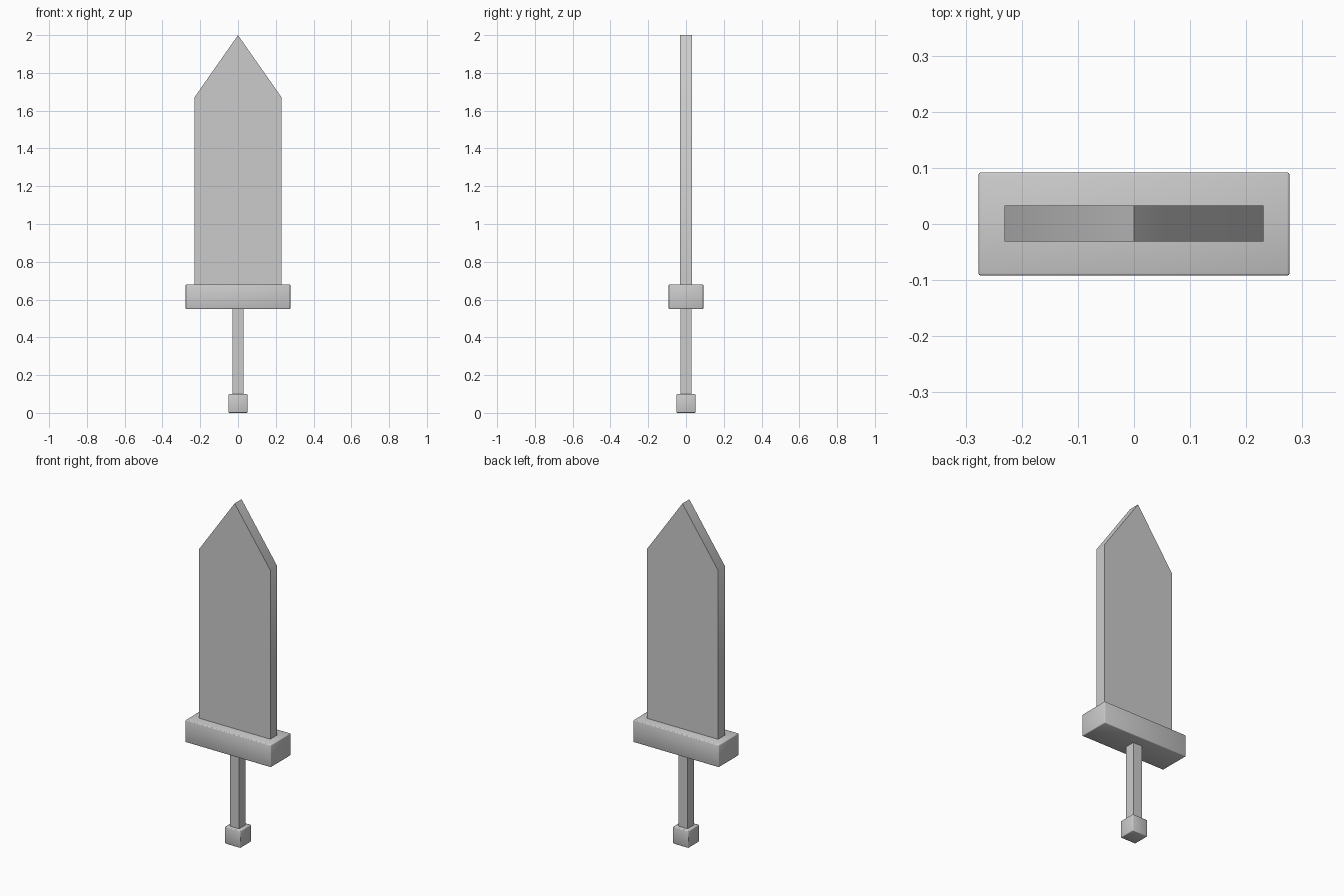
import bpy, bmesh, math

if "Cube" in bpy.data.objects:
    bpy.data.objects.remove(bpy.data.objects["Cube"])

steel = bpy.data.materials.new("light_grey")
steel.diffuse_color = (0.6, 0.6, 0.6, 1)
steel.use_nodes = True
steel.node_tree.nodes["Principled BSDF"].inputs["Base Color"].default_value = steel.diffuse_color


def prism(name, profile, y0, y1, bevel=0.0):
    """Extrude an x-z outline from y0 to y1, with an optional tiny bevel."""
    bm = bmesh.new()
    face = bm.faces.new([bm.verts.new((x, y0, z)) for x, z in profile])
    out = bmesh.ops.extrude_face_region(bm, geom=[face])
    moved = [v for v in out["geom"] if isinstance(v, bmesh.types.BMVert)]
    bmesh.ops.translate(bm, verts=moved, vec=(0, y1 - y0, 0))
    bmesh.ops.recalc_face_normals(bm, faces=bm.faces)
    if bevel:
        bmesh.ops.bevel(bm, geom=bm.edges[:], offset=bevel, segments=2,
                        profile=0.5, affect='EDGES')
    mesh = bpy.data.meshes.new(name)
    bm.to_mesh(mesh)
    bm.free()
    mesh.materials.append(steel)
    ob = bpy.data.objects.new(name, mesh)
    bpy.context.collection.objects.link(ob)
    bpy.ops.object.select_all(action='DESELECT')
    ob.select_set(True)
    bpy.context.view_layer.objects.active = ob
    bpy.ops.object.shade_smooth_by_angle(angle=math.radians(50))
    return ob


def rect(x0, x1, z0, z1):
    return [(x0, z0), (x1, z0), (x1, z1), (x0, z1)]


# pommel, grip and crossguard
prism("pommel", rect(-0.05, 0.05, 0, 0.1), -0.05, 0.05, 0.004)
prism("grip", rect(-0.03, 0.028, 0.095, 0.555), -0.03, 0.028)
prism("crossguard", rect(-0.277, 0.277, 0.55, 0.68), -0.092, 0.092, 0.004)

# blade with a pointed tip
prism("blade", [(-0.231, 0.675), (0.231, 0.675), (0.231, 1.67), (0, 2.0), (-0.231, 1.67)],
      -0.031, 0.033)
